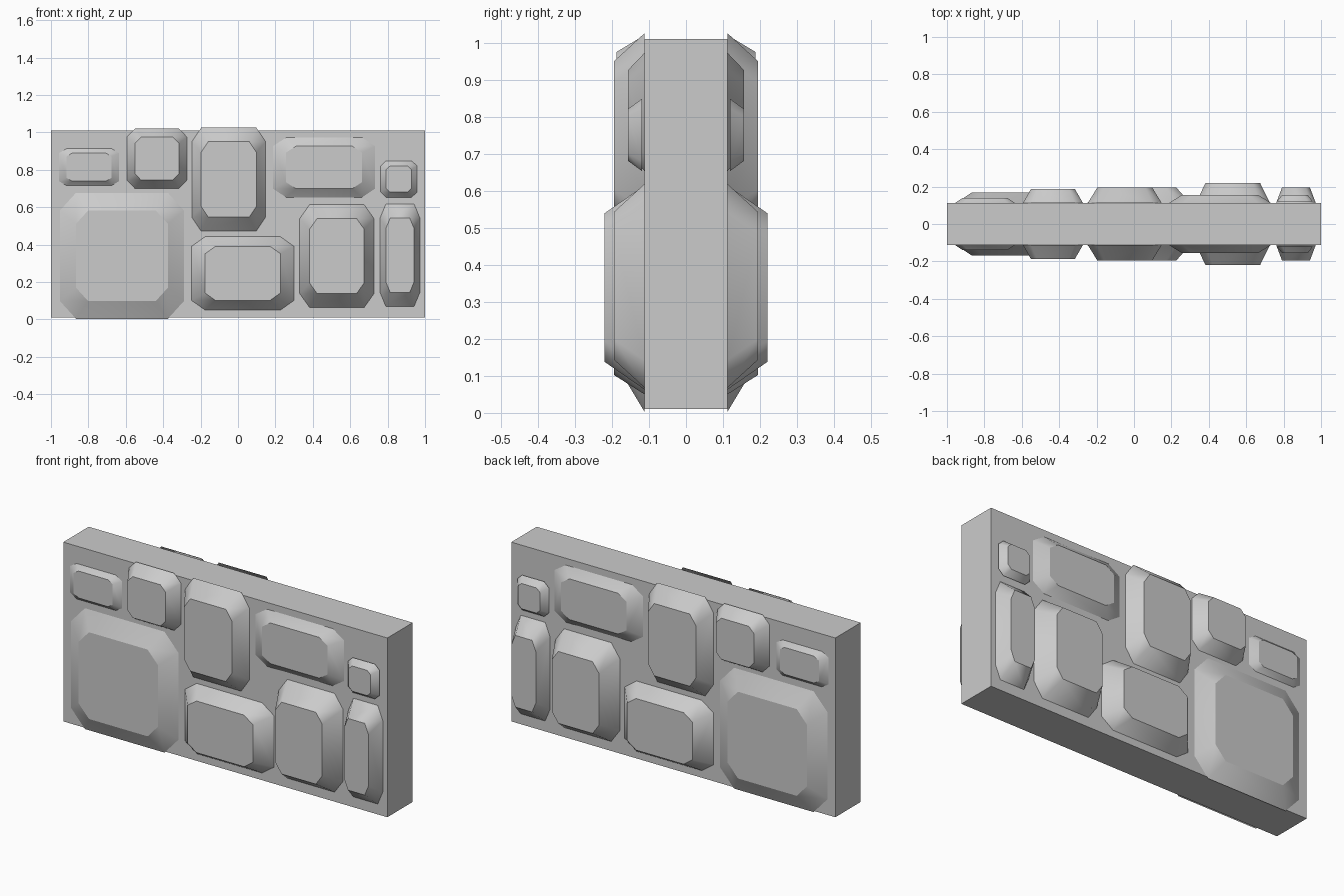
import bpy, bmesh

if "Cube" in bpy.data.objects:
    bpy.data.objects.remove(bpy.data.objects["Cube"])

WALL_Y = 0.112   # half thickness of the wall

# Wall slab
bpy.ops.mesh.primitive_cube_add(size=1, location=(0, 0, 0.51))
wall = bpy.context.object
wall.name = "wall_slab"
wall.scale = (2, 2 * WALL_Y, 1)
bpy.ops.object.transform_apply(location=False, rotation=False, scale=True)


def octagon(bm, x0, x1, z0, z1, cx, cz, y):
    """Rectangle with cut corners in the xz plane."""
    pts = [(x0 + cx, z0), (x1 - cx, z0), (x1, z0 + cz), (x1, z1 - cz),
           (x1 - cx, z1), (x0 + cx, z1), (x0, z1 - cz), (x0, z0 + cz)]
    return [bm.verts.new((x, y, z)) for x, z in pts]


def stone(name, outer, inset, depth, base=WALL_Y):
    """Raised stone with sloped sides, mirrored to the back of the wall."""
    x0, x1, z0, z1 = outer
    ix, iz = inset
    bm = bmesh.new()
    low = octagon(bm, x0, x1, z0, z1, ix, iz, -base)
    top = octagon(bm, x0 + ix, x1 - ix, z0 + iz, z1 - iz,
                  ix * 0.75, iz * 0.75, -depth)
    for i in range(8):
        j = (i + 1) % 8
        bm.faces.new((low[i], low[j], top[j], top[i])).smooth = True
    cap = bm.faces.new(top)
    for e in cap.edges:      # crisp rim around the flat face
        e.smooth = False
    mesh = bpy.data.meshes.new(name)
    bm.to_mesh(mesh)
    bm.free()
    obj = bpy.data.objects.new(name, mesh)
    bpy.context.collection.objects.link(obj)
    mod = obj.modifiers.new("back_copy", 'MIRROR')
    mod.use_axis = (False, True, False)
    mod.use_mirror_merge = False


# Upper row of stones: outer bounds (x0, x1, z0, z1), slope inset, face depth
stone("stone_upper_1", (-0.957, -0.636, 0.715, 0.913), (0.040, 0.024), 0.139)
stone("stone_upper_2", (-0.594, -0.273, 0.700, 1.020), (0.043, 0.045), 0.187)
stone("stone_upper_3", (-0.247, 0.148, 0.472, 1.025), (0.050, 0.075), 0.194)
stone("stone_upper_4", (0.187, 0.733, 0.653, 0.972), (0.070, 0.046), 0.156)
stone("stone_upper_5", (0.763, 0.957, 0.653, 0.848), (0.029, 0.027), 0.156, 0.119)

# Lower row of stones
stone("stone_lower_1", (-0.952, -0.289, 0.003, 0.677), (0.086, 0.095), 0.169)
stone("stone_lower_2", (-0.249, 0.300, 0.050, 0.442), (0.073, 0.052), 0.194)
stone("stone_lower_3", (0.330, 0.727, 0.063, 0.614), (0.053, 0.075), 0.220)
stone("stone_lower_4", (0.760, 0.972, 0.068, 0.618), (0.031, 0.075), 0.194)
